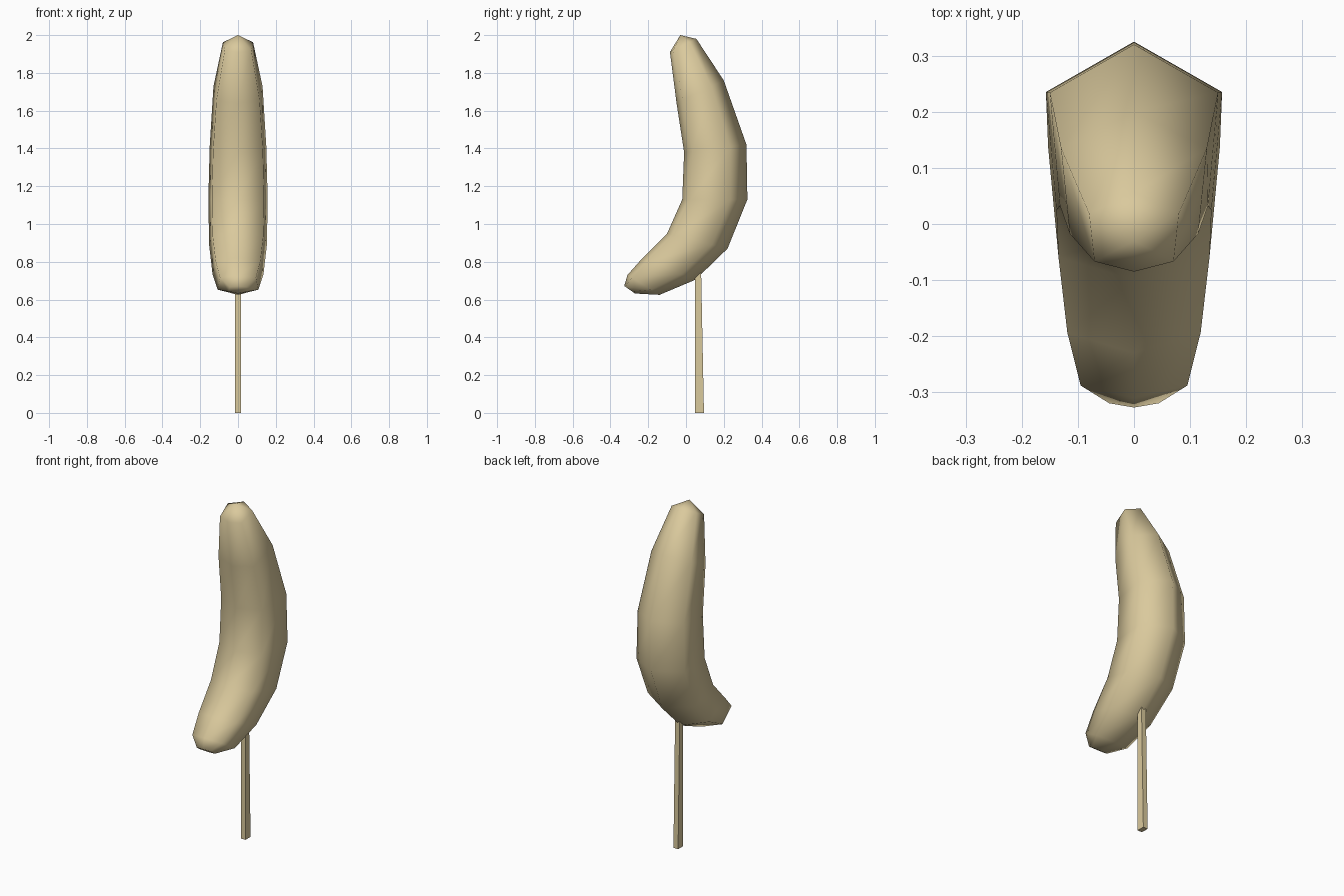
import bpy, bmesh

if "Cube" in bpy.data.objects:
    bpy.data.objects.remove(bpy.data.objects["Cube"])

tan = bpy.data.materials.new("pale_tan")
tan.diffuse_color = (0.70, 0.585, 0.335, 1)
tan.use_nodes = True
tan.node_tree.nodes["Principled BSDF"].inputs["Base Color"].default_value = tan.diffuse_color


def make(name, bm, smooth):
    bmesh.ops.recalc_face_normals(bm, faces=bm.faces)
    for f in bm.faces:
        f.smooth = smooth
    me = bpy.data.meshes.new(name)
    bm.to_mesh(me)
    bm.free()
    me.materials.append(tan)
    ob = bpy.data.objects.new(name, me)
    bpy.context.collection.objects.link(ob)
    return ob


def loft(bm, rings):
    loops = [[bm.verts.new(p) for p in r] for r in rings]
    n = len(loops[0])
    for a, b in zip(loops, loops[1:]):
        for i in range(n):
            j = (i + 1) % n
            bm.faces.new((a[i], a[j], b[j], b[i]))
    return loops


# curved body: each ring is back ridge (y, z), front ridge (y, z), half width
sections = [
    ((0.055, 1.98), (-0.085, 1.91), 0.080),
    ((0.20, 1.76), (-0.05, 1.64), 0.130),
    ((0.32, 1.42), (-0.01, 1.38), 0.150),
    ((0.325, 1.13), (-0.02, 1.13), 0.157),
    ((0.22, 0.87), (-0.10, 0.95), 0.153),
    ((0.05, 0.705), (-0.23, 0.82), 0.135),
    ((-0.14, 0.625), (-0.31, 0.73), 0.108),
    ((-0.27, 0.632), (-0.327, 0.672), 0.050),
]
# six-sided cross-section: (side, share of width, position from back to front)
shape = [(0, 0), (1, 0.26), (0.88, 0.87), (0, 1), (-0.88, 0.87), (-1, 0.26)]
rings = [[(s * w, b[0] + (f[0] - b[0]) * t, b[1] + (f[1] - b[1]) * t)
          for s, t in shape] for b, f, w in sections]
bm = bmesh.new()
loops = loft(bm, rings)
tip = bm.verts.new((0, -0.03, 2.0))
for i in range(6):
    bm.faces.new((loops[0][i], loops[0][(i + 1) % 6], tip))
bm.faces.new(loops[-1])
make("curved_body", bm, True)

# slightly tapered square stick
bm = bmesh.new()
loops = loft(bm, [[(-0.015, 0.048, z), (0.015, 0.048, z), (0.015, y, z), (-0.015, y, z)]
                  for y, z in ((0.095, 0), (0.079, 0.80))])
for l in loops:
    bm.faces.new(l)
make("stick", bm, False)
